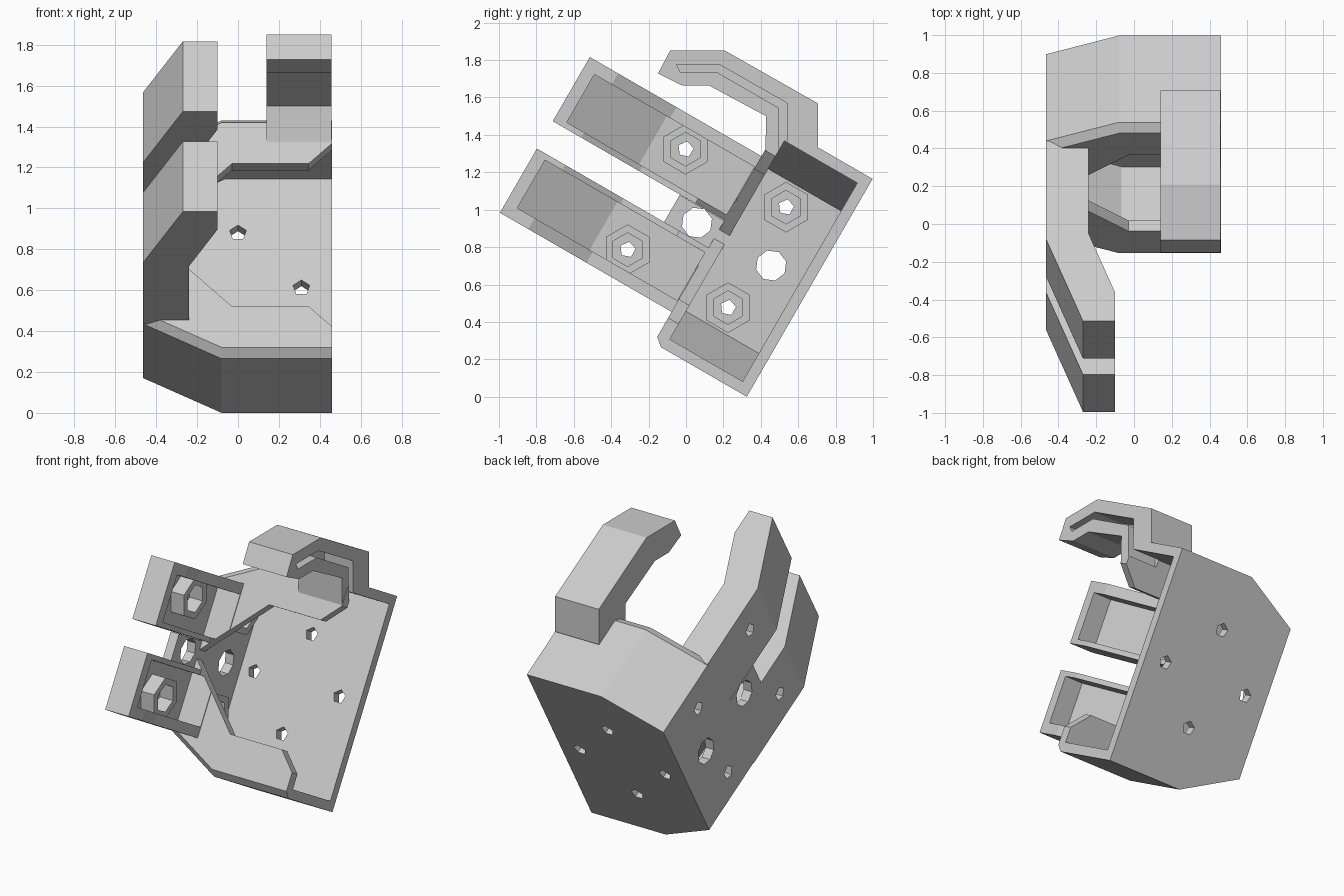
import bpy, bmesh, math
from mathutils import Vector

cube = bpy.data.objects.get("Cube")
if cube:
    bpy.data.objects.remove(cube, do_unlink=True)

grey = bpy.data.materials.new("light grey plastic")
grey.use_nodes = True
COLOR = (0.6, 0.6, 0.6, 1)
grey.diffuse_color = COLOR
grey.node_tree.nodes["Principled BSDF"].inputs["Base Color"].default_value = COLOR

C, S = math.cos(math.radians(30)), 0.5
LEN, MID = 1.345, 0.6725      # length along the tilted back and its middle
FLOOR = -0.405                # inner face of the side plate


def place(x, u, v):
    """Tilted frame: u runs up the back plate, v runs out of its front."""
    return Vector((x, 0.325 + S * u - C * v, C * u + S * v))


AXES = {
    "v": lambda p, d: place(p[0], p[1], d),
    "u": lambda p, d: place(p[0], d, p[1]),
    "x": lambda p, d: place(d, p[0], p[1]),
    "world_x": lambda p, d: Vector((d, p[0], p[1])),
}


def prism(name, pts, axis, lo, hi, end_pts=None):
    """Extrude a profile along an axis, optionally to a different end profile."""
    bm = bmesh.new()
    put = AXES[axis]
    a = [bm.verts.new(put(p, lo)) for p in pts]
    b = [bm.verts.new(put(p, hi)) for p in (end_pts or pts)]
    bm.faces.new(a)
    bm.faces.new(b[::-1])
    for i in range(len(a)):
        j = (i + 1) % len(a)
        bm.faces.new((a[j], a[i], b[i], b[j]))
    bmesh.ops.recalc_face_normals(bm, faces=bm.faces)
    mesh = bpy.data.meshes.new(name)
    bm.to_mesh(mesh)
    bm.free()
    mesh.materials.append(grey)
    obj = bpy.data.objects.new(name, mesh)
    bpy.context.collection.objects.link(obj)
    return obj


def ngon(c0, c1, r, n):
    """Regular polygon with its first corner on the second axis."""
    return [(c0 + r * math.sin(math.tau * i / n), c1 + r * math.cos(math.tau * i / n))
            for i in range(n)]


def cut(target, *args):
    """Subtract a prism from the target."""
    tool = prism("cutter", *args)
    tool.hide_render = True
    mod = target.modifiers.new("cut", "BOOLEAN")
    mod.operation, mod.solver, mod.object = "DIFFERENCE", "EXACT", tool
    bpy.context.view_layer.objects.active = target
    bpy.ops.object.modifier_apply(modifier=mod.name)
    bpy.data.objects.remove(tool, do_unlink=True)


def mirrored(half):
    """Complete a profile of (x, u) points about the middle of the body."""
    return half + [(x, LEN - u) for x, u in reversed(half)]


# Body shell: chamfered box, hollow, open on the +x side
outer = mirrored([(0.46, 0), (-0.08, 0), (-0.465, 0.197)])
front = mirrored([(0.46, 0.038), (-0.08, 0.038), (-0.465, 0.235)])
body = prism("body_shell", outer, "v", 0, 0.53, outer)
lip = prism("body_front_lip", outer, "v", 0.53, 0.575, front)
inner = mirrored([(0.6, 0.06), (-0.065, 0.06), (FLOOR, 0.233)])
opening = mirrored([(0.6, 0.015), (0.345, 0.27), (-0.03, 0.27), (FLOOR, 0.645)])
for part in (body, lip):
    cut(part, inner, "v", 0.06, 0.51)
    cut(part, opening, "v", 0.4, 0.754)

# Side plate tongue between the arms
tongue = prism("side_plate_tongue", [(0.58, 0.575), (0.755, 0.575), (0.755, 0.85), (0.58, 0.85)],
               "x", -0.465, FLOOR)

# Two bent arms with pockets open towards +x
arm_side = [(-0.465, 0.535), (-0.465, 1.135), (-0.27, 1.635), (-0.10, 1.635),
            (-0.10, 1.46), (-0.24, 1.10), (-0.24, 0.535)]
pocket = [(FLOOR, 0.58), (FLOOR, 1.12), (-0.23, 1.567), (0.2, 1.567), (0.2, 0.58)]
arms = []
for name, flip in (("lower_arm", False), ("upper_arm", True)):
    def span(a, b):
        return (LEN - b, LEN - a) if flip else (a, b)
    arm = prism(name, arm_side, "u", *span(0.192, 0.588))
    cut(arm, pocket, "u", *span(0.26, 0.556))
    cut(arm, opening, "v", 0.4, 0.754)
    arms.append(arm)

# Screw holes, each with a hexagonal nut boss on the inside
for side, u in enumerate((MID - 0.31, MID + 0.31)):
    for v, plate, where in ((0.325, body, "body"), (0.945, arms[side], "arm")):
        boss = prism(f"nut_boss_{where}_{side + 1}", ngon(u, v, 0.135, 6), "x", FLOOR - 0.01, -0.31)
        cut(boss, ngon(u, v, 0.09, 6), "x", FLOOR, 0)
        for part in (boss, plate):
            cut(part, ngon(u, v, 0.043, 5), "x", -0.6, -0.2)

# Large octagonal holes in the side plate
for v in (0.238, 0.696):
    for part in (body, lip, tongue):
        cut(part, ngon(MID, v, 0.083, 8), "x", -0.6, -0.2)

# Diamond of screw holes in the back plate
for i in range(4):
    dx, du = math.cos(i * math.pi / 2), math.sin(i * math.pi / 2)
    cut(body, ngon(0.31 * dx, MID + 0.31 * du, 0.043, 5), "v", -0.1, 0.2)

# Hook with a cable groove along its open side
hook = prism("cable_hook", [
    (0.69, 1.30), (0.706, 1.34), (0.706, 1.568), (0.209, 1.85), (-0.085, 1.85), (-0.15, 1.728),
    (-0.02, 1.664), (0.123, 1.664), (0.428, 1.50), (0.425, 1.31), (0.525, 1.37)],
    "world_x", 0.14, 0.458)
groove = [(-0.05, 1.775), (0.18, 1.775), (0.54, 1.57), (0.54, 1.33),
          (0.495, 1.33), (0.495, 1.545), (0.165, 1.735), (-0.03, 1.735)]
for part in (hook, body, lip):
    cut(part, groove, "world_x", 0.25, 0.6)
